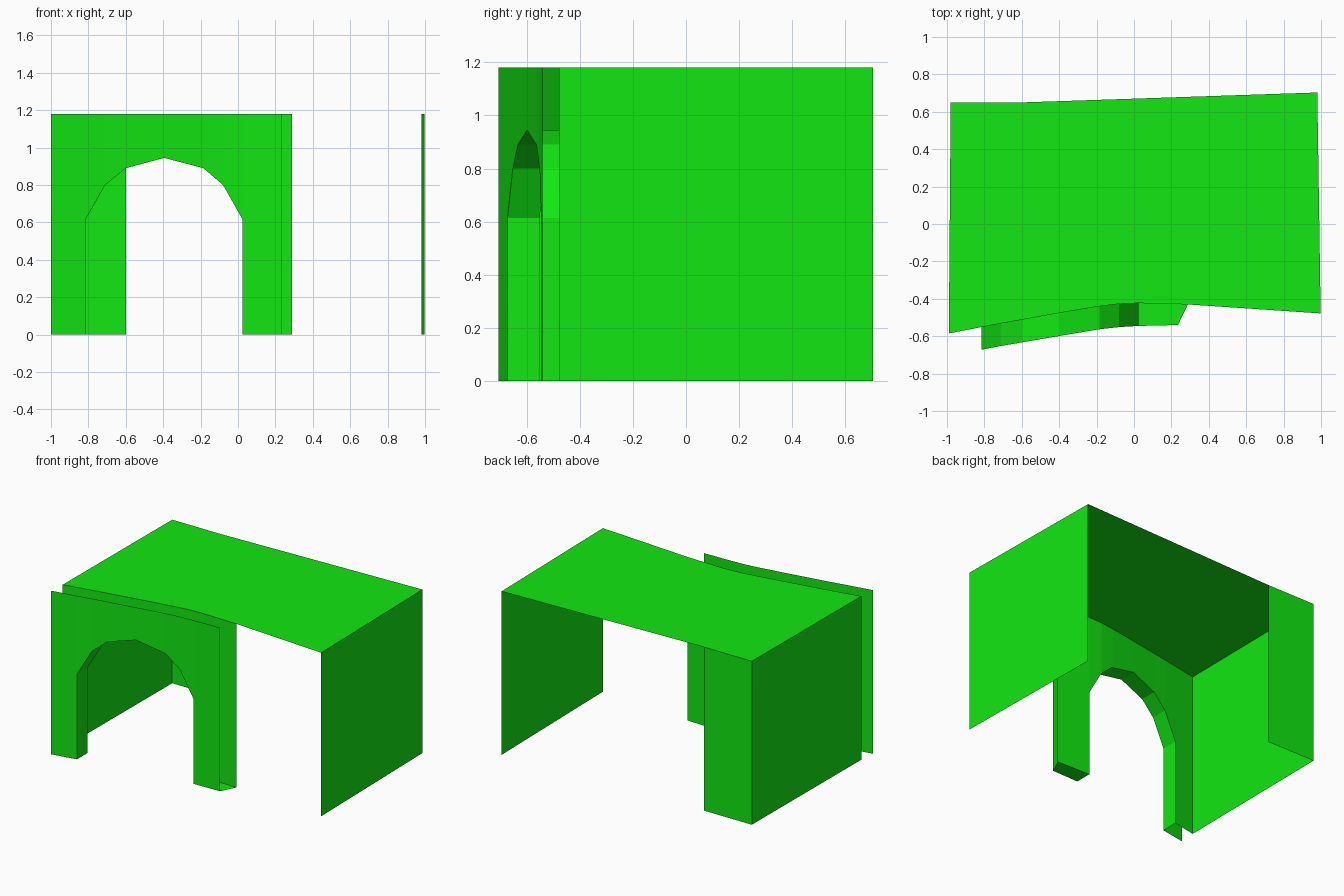
import bpy
import bmesh

cube = bpy.data.objects.get("Cube")
if cube:
    bpy.data.objects.remove(cube)

TOP = 1.18
# Arch opening (x, z), left springing to right springing
ARCH = [(-0.815, 0.615), (-0.71, 0.80), (-0.60, 0.89), (-0.395, 0.945),
        (-0.185, 0.89), (-0.08, 0.80), (0.025, 0.615)]
# Plan curves (x, y) of the two skins of the arched front, one point per arch
# point plus the two outer ends
OUTER_Y = [-0.672, -0.652, -0.633, -0.598, -0.563, -0.551, -0.545]
INNER_Y = [-0.551, -0.531, -0.512, -0.475, -0.440, -0.427, -0.423]
OUTER_ENDS = (-1.0, -0.705), (0.235, -0.54)
INNER_ENDS = (-0.99, -0.585), (0.288, -0.43)

green = bpy.data.materials.new("bright green")
green.use_nodes = True
colour = (0.006, 0.8, 0.006, 1)
green.diffuse_color = colour
green.node_tree.nodes["Principled BSDF"].inputs["Base Color"].default_value = colour


def build(name, faces):
    """Make a flat shaded object from a list of corner loops."""
    bm = bmesh.new()
    for loop in faces:
        bm.faces.new([bm.verts.new(p) for p in loop])
    bmesh.ops.remove_doubles(bm, verts=bm.verts, dist=0.0005)
    mesh = bpy.data.meshes.new(name)
    bm.to_mesh(mesh)
    bm.free()
    mesh.materials.append(green)
    obj = bpy.data.objects.new(name, mesh)
    bpy.context.collection.objects.link(obj)
    return obj


def panel(a, b, za=0, zb=0):
    """Upright quad between plan points a and b, from za/zb to the top."""
    return [(*a, za), (*b, zb), (*b, TOP), (*a, TOP)]


def arched_skin(ends, ys, flip):
    plan = [(x, y) for (x, z), y in zip(ARCH, ys)]
    faces = [panel(ends[0], plan[0]), panel(plan[-1], ends[1])]
    for i in range(len(plan) - 1):
        faces.append(panel(plan[i], plan[i + 1], ARCH[i][1], ARCH[i + 1][1]))
    return [f[::-1] for f in faces] if flip else faces


# Front and rear skins of the arched wall
build("arch_outer_skin", arched_skin(OUTER_ENDS, OUTER_Y, False))
build("arch_inner_skin", arched_skin(INNER_ENDS, INNER_Y, True))

# Reveal lining the opening, including both jambs
path = list(zip(ARCH, OUTER_Y, INNER_Y))
path = [((path[0][0][0], 0), *path[0][1:])] + path + [((path[-1][0][0], 0), *path[-1][1:])]
reveal = []
for ((xa, za), oa, ia), ((xb, zb), ob, ib) in zip(path, path[1:]):
    reveal.append([(xa, oa, za), (xa, ia, za), (xb, ib, zb), (xb, ob, zb)])
build("arch_reveal", reveal)

# Underside of the closed pier
x = ARCH[-1][0]
build("pier_base", [[(x, INNER_Y[-1], 0), (*INNER_ENDS[1], 0),
                     (*OUTER_ENDS[1], 0), (x, OUTER_Y[-1], 0)]])

# Roof follows the inner skin along its front edge
back_a, back_b, back_c = (-0.98, 0.65), (-0.60, 0.65), (0.98, 0.703)
front_c = (0.998, -0.478)
inner = [INNER_ENDS[0]] + [(p[0], y) for p, y in zip(ARCH, INNER_Y)] + [INNER_ENDS[1]]
build("roof", [[(*p, TOP) for p in inner + [front_c, back_c, back_b, back_a]]])

# Side walls and the short piece of back wall
build("right_wall", [panel(back_a, INNER_ENDS[0])])
build("left_wall", [panel(front_c, back_c)])
build("back_wall", [panel(back_b, back_a)])
